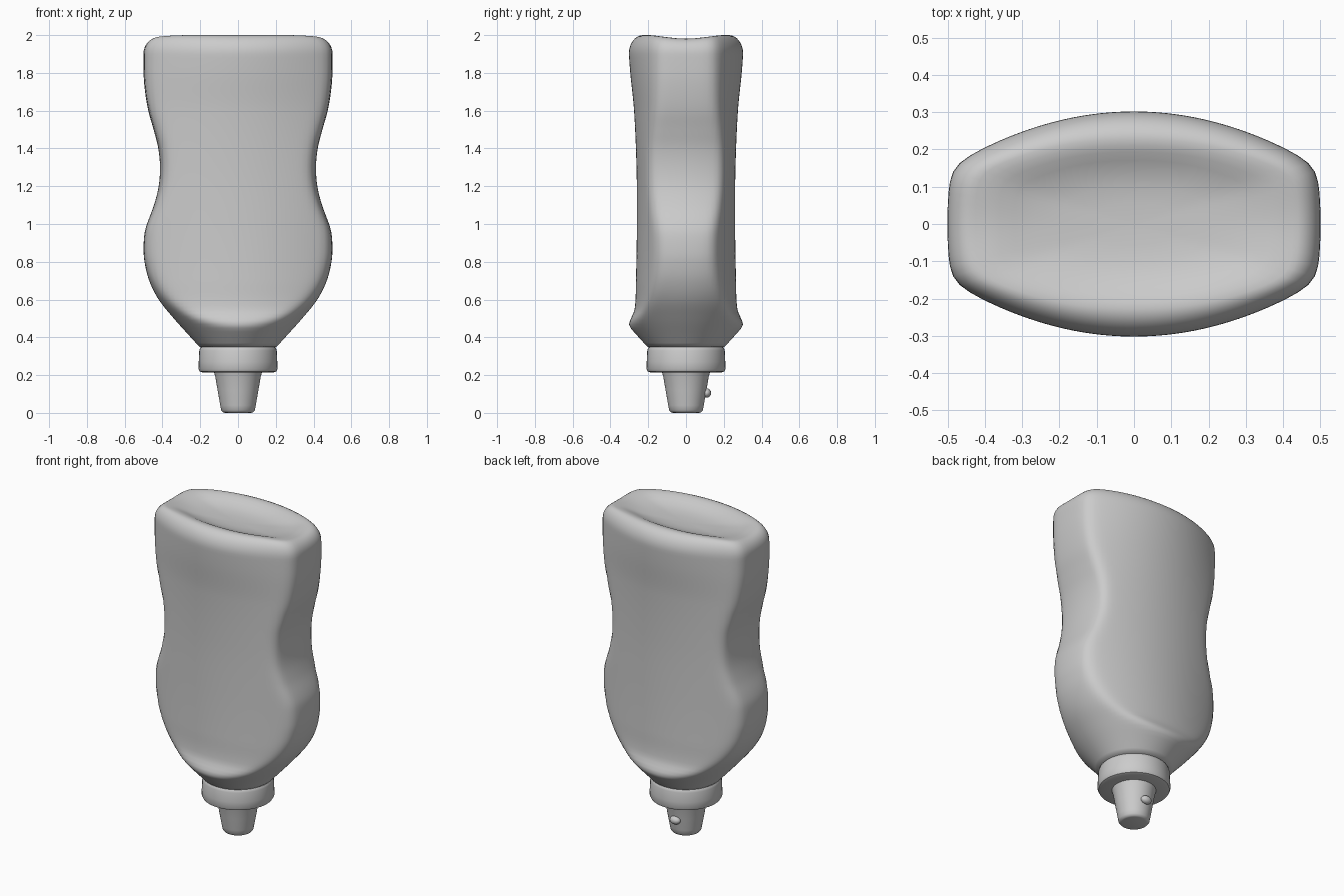
import bpy, bmesh, math

if "Cube" in bpy.data.objects:
    bpy.data.objects.remove(bpy.data.objects["Cube"])

SEG = 112


def curve(pts, z):
    """Smooth cubic interpolation through (z, value) points."""
    if z <= pts[0][0]:
        return pts[0][1]
    if z >= pts[-1][0]:
        return pts[-1][1]

    def slope(i):
        a, b = pts[max(i - 1, 0)], pts[min(i + 1, len(pts) - 1)]
        return (b[1] - a[1]) / (b[0] - a[0])
    i = max(j for j in range(len(pts) - 1) if pts[j][0] <= z)
    (z0, v0), (z1, v1) = pts[i], pts[i + 1]
    h = z1 - z0
    t = (z - z0) / h
    return ((2*t**3 - 3*t**2 + 1) * v0 + (t**3 - 2*t**2 + t) * h * slope(i)
            + (3*t**2 - 2*t**3) * v1 + (t**3 - t**2) * h * slope(i + 1))


def loft(name, rings, angle=35):
    """Skin closed rings of equal length and cap both ends."""
    bm = bmesh.new()
    rows = [[bm.verts.new(p) for p in ring] for ring in rings]
    n = len(rows[0])
    for a, b in zip(rows, rows[1:]):
        for i in range(n):
            j = (i + 1) % n
            bm.faces.new((a[i], a[j], b[j], b[i]))
    bm.faces.new(rows[0][::-1])
    bm.faces.new(rows[-1])
    bmesh.ops.recalc_face_normals(bm, faces=bm.faces)
    me = bpy.data.meshes.new(name)
    bm.to_mesh(me)
    bm.free()
    ob = bpy.data.objects.new(name, me)
    bpy.context.collection.objects.link(ob)
    bpy.ops.object.select_all(action='DESELECT')
    bpy.context.view_layer.objects.active = ob
    ob.select_set(True)
    bpy.ops.object.shade_smooth_by_angle(angle=math.radians(angle))
    return ob


def turned(name, profile, seg=48):
    return loft(name, [[(r * math.cos(2*math.pi*i/seg), r * math.sin(2*math.pi*i/seg), z)
                        for i in range(seg)] for r, z in profile])


# Body: waisted side outline met by bowed front and back panels
SIDE = [(.35, .205), (.40, .25), (.50, .34), (.60, .42), (.70, .47), (.80, .495), (.87, .5),
        (.95, .495), (1.0, .482), (1.1, .445), (1.2, .42), (1.3, .413), (1.4, .422),
        (1.5, .447), (1.6, .475), (1.7, .492), (1.8, .5), (2, .5)]
PANEL = [(.35, .37), (.44, .325), (.49, .297), (.55, .272), (.7, .265), (1.0, .26),
         (1.3, .262), (1.6, .275), (1.8, .295), (1.92, .303), (2, .303)]
BOW = [(.35, 2), (.8, 1.8), (1.2, 1.7), (1.6, 1.8), (1.9, 2)]
FLAT = [(.6, 0), (1.0, .6), (1.4, .8), (1.9, 1)]


def positive_root(a, b, c):
    """Solve a*t^2 + b*t = c for t > 0."""
    return 2 * c / (b + math.sqrt(b * b + 4 * a * c))


def radius(z, th):
    c, s = abs(math.cos(th)), abs(math.sin(th))
    r, y = curve(SIDE, z), curve(PANEL, z)
    w = curve(FLAT, z)
    side = r * (1 - w) + w * positive_root(.35 * s * s, max(c, .05), r)
    panel = positive_root(curve(BOW, z) * y * c * c, s, y)
    p = 24
    return (side ** -p + panel ** -p) ** (-1 / p)


angles = [2 * math.pi * i / SEG for i in range(SEG)]


def section(z, inset=0, scale=1, lift=0, dip=0, zz=None):
    ring = []
    for th in angles:
        r = (radius(z, th) - inset) * scale
        drop = dip * abs(math.cos(th)) ** 20
        ring.append((r * math.cos(th), r * math.sin(th), (z if zz is None else zz) + lift - drop))
    return ring


rings = [section(.35 + (1.9 - .35) * i / 78) for i in range(79)]
# Rounded base rim and its shallow dish
for i in range(1, 9):
    a = math.pi / 2 * i / 8
    rings.append(section(1.91, inset=.075 * (1 - math.cos(a)), dip=.02 * i / 8,
                         zz=1.9 + .1 * math.sin(a)))
for f, d in ((.93, .002), (.85, .008), (.75, .02), (.62, .034), (.45, .044), (.25, .049), (.03, .05)):
    rings.append(section(1.91, inset=.075, scale=f, dip=.02 * max(0, (f - .5) * 2),
                         zz=2.0 - d))
loft("bottle_body", rings, 50)

# Collar of the cap
turned("cap_collar", [(.10, .215), (.19, .215), (.203, .22), (.209, .232), (.208, .27),
                      (.205, .33), (.2, .345), (.185, .358), (.1, .36)])

# Tapered nozzle
turned("nozzle", [(.07, 0), (.08, .003), (.089, .014), (.094, .04), (.108, .12),
                  (.12, .19), (.128, .22)])

# Small nub on the back of the nozzle
bpy.ops.mesh.primitive_uv_sphere_add(segments=16, ring_count=8, radius=1, location=(0, .108, .105))
nub = bpy.context.object
nub.name = "nozzle_nub"
nub.scale = (.035, .025, .025)
bpy.ops.object.shade_smooth()
